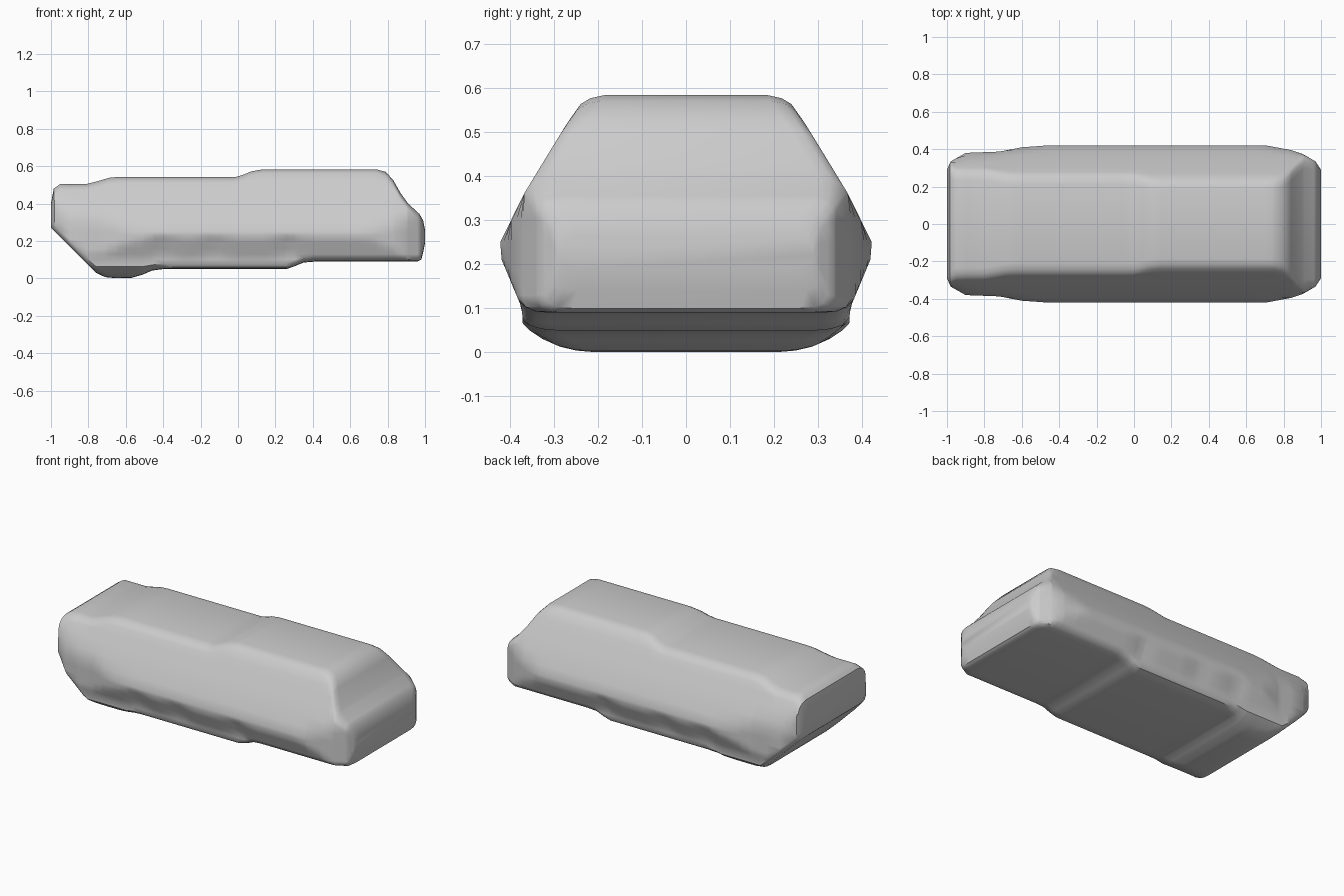
import bpy, bmesh, math

if "Cube" in bpy.data.objects:
    bpy.data.objects.remove(bpy.data.objects["Cube"])

# Outlines along the length: (x, value)
TOP = [(-1, .40), (-.985, .48), (-.95, .505), (-.81, .505), (-.75, .52), (-.69, .538), (-.64, .543),
       (-.01, .543), (.03, .555), (.07, .572), (.13, .583), (.74, .583), (.79, .57), (.83, .525),
       (.87, .455), (.91, .40), (.97, .345), (.99, .31), (1, .26)]
BOTTOM = [(-1, .27), (-.97, .24), (-.79, .06), (-.76, .03), (-.71, .007), (-.65, .001), (-.57, .003),
          (-.51, .02), (-.46, .042), (-.40, .05), (.26, .05), (.31, .068), (.35, .085), (.41, .09),
          (.96, .09), (.98, .10), (.99, .14), (1, .19)]
WIDTH = [(-1, .29), (-.98, .335), (-.90, .38), (-.72, .387), (-.60, .41), (-.45, .421), (.70, .421),
         (.84, .395), (.90, .375), (.97, .335), (1, .29)]
# Flank outline: (height, half width)
FLANK = [(0, .27), (.02, .31), (.05, .355), (.065, .37), (.10, .372), (.21, .418), (.25, .421),
         (.36, .367), (.47, .30), (.60, .22)]
LEVELS = [.03, .065, .10, .13, .16, .19, .21, .23, .25, .30, .36, .42, .47, .52]
DENTS = (-.40, -.13, .27)      # shallow hollows low on the flanks


def sample(table, t):
    if t <= table[0][0]:
        return table[0][1]
    for (a, va), (b, vb) in zip(table, table[1:]):
        if t <= b:
            return va + (vb - va) * (t - a) / (b - a)
    return table[-1][1]


def half_section(x):
    """Right half of one cross-section, from bottom to top."""
    zb, zt, w = sample(BOTTOM, x), sample(TOP, x), sample(WIDTH, x)
    lo, hi = zb + .03, zt - .035

    def side(z):
        y = min(sample(FLANK, z), w)
        if .11 < z < .22:
            y -= sum(.010 * math.exp(-((x - c) / .06) ** 2) for c in DENTS)
        return y

    pts = [(side(zb + dz) - dy, zb + dz) for dy, dz in ((.06, 0), (.03, .003), (.01, .012))]
    pts += [(side(z), z) for z in (min(max(l, lo), hi) for l in LEVELS)]
    pts += [(side(zt - dz) - dy, zt - dz) for dy, dz in ((.004, .02), (.018, .007), (.045, 0))]
    return pts


# Hull lofted through the cross-sections
stations = {p[0] for t in (TOP, BOTTOM, WIDTH) for p in t}
stations |= {round(-.7 + .05 * i, 2) for i in range(30)}
bm = bmesh.new()
rings = []
for x in sorted(stations):
    half = half_section(x)
    loop = half + [(-y, z) for y, z in reversed(half)]
    rings.append([bm.verts.new((x, y, z)) for y, z in loop])
n = len(rings[0])
for a, b in zip(rings, rings[1:]):
    for i in range(n):
        j = (i + 1) % n
        bm.faces.new((a[i], a[j], b[j], b[i]))
bm.faces.new(rings[0])
bm.faces.new(rings[-1])
bmesh.ops.remove_doubles(bm, verts=bm.verts, dist=1e-4)
bmesh.ops.recalc_face_normals(bm, faces=bm.faces)

mesh = bpy.data.meshes.new("hull")
bm.to_mesh(mesh)
bm.free()
hull = bpy.data.objects.new("hull", mesh)
bpy.context.collection.objects.link(hull)

grey = bpy.data.materials.new("light grey")
grey.diffuse_color = (.6, .6, .6, 1)
grey.use_nodes = True
grey.node_tree.nodes["Principled BSDF"].inputs["Base Color"].default_value = grey.diffuse_color
mesh.materials.append(grey)

bpy.context.view_layer.objects.active = hull
hull.select_set(True)
bpy.ops.object.shade_smooth_by_angle(angle=math.radians(35))
